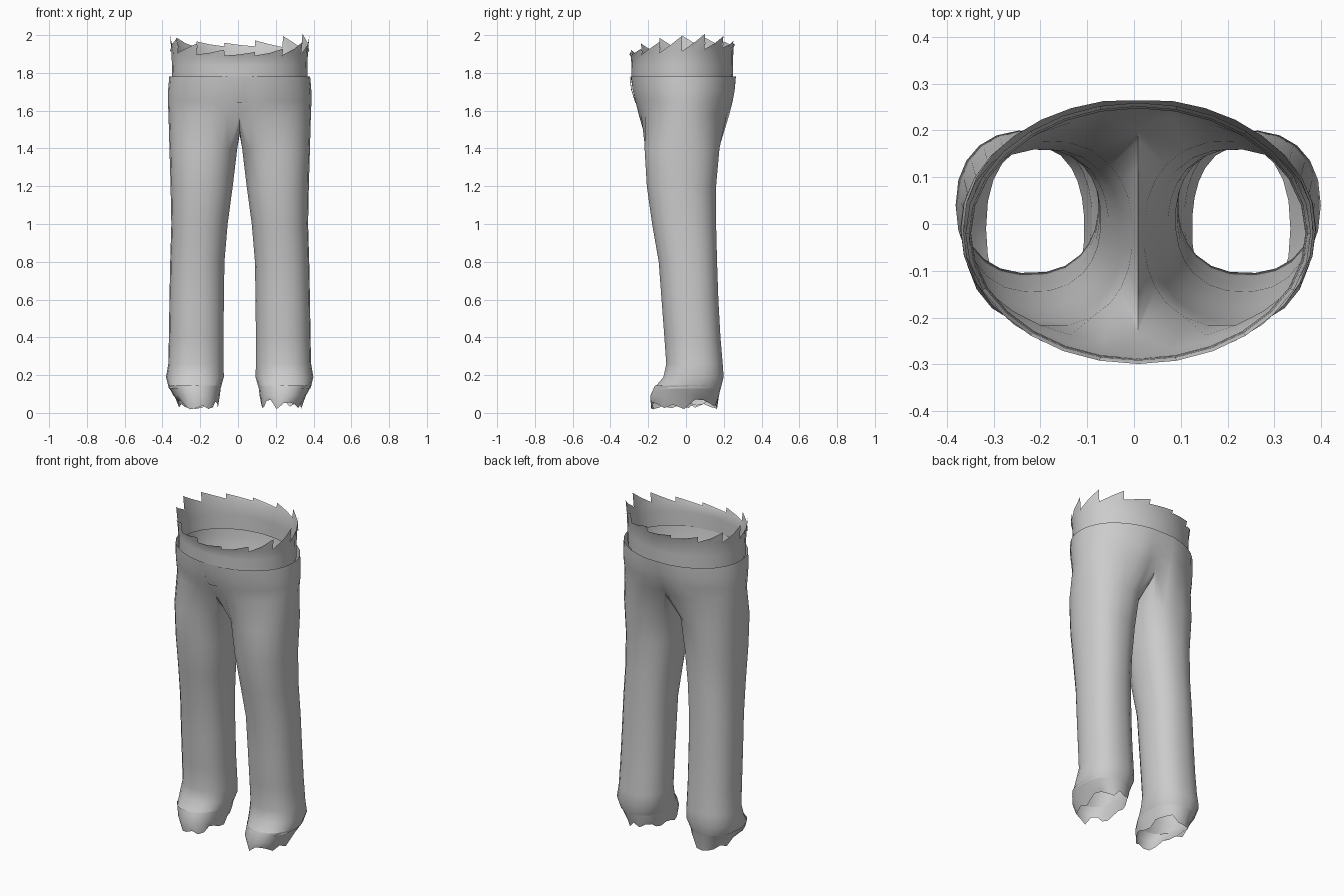
import bpy, bmesh, math, random

random.seed(4)
cube = bpy.data.objects.get("Cube")
if cube:
    bpy.data.objects.remove(cube, do_unlink=True)

grey = bpy.data.materials.new("grey cloth")
grey.use_nodes = True
COLOUR = (0.6, 0.6, 0.6, 1)
grey.diffuse_color = COLOUR
bsdf = grey.node_tree.nodes["Principled BSDF"]
bsdf.inputs["Base Color"].default_value = COLOUR
bsdf.inputs["Roughness"].default_value = 0.8

OUTER, INNER = 16, 7      # segments on the outer and inner side of a leg
SHIFT = 0.009             # the garment hangs a little off centre


def power(v, e):
    return math.copysign(abs(v) ** e, v)


def finish(name, bm, angle=50):
    bmesh.ops.remove_doubles(bm, verts=bm.verts, dist=0.0005)
    bmesh.ops.recalc_face_normals(bm, faces=bm.faces)
    mesh = bpy.data.meshes.new(name)
    bm.to_mesh(mesh)
    bm.free()
    mesh.materials.append(grey)
    ob = bpy.data.objects.new(name, mesh)
    bpy.context.collection.objects.link(ob)
    bpy.ops.object.select_all(action='DESELECT')
    ob.select_set(True)
    bpy.context.view_layer.objects.active = ob
    bpy.ops.object.shade_smooth_by_angle(angle=math.radians(angle))
    return ob


def strip(bm, low, high, closed):
    """Bridge two rows of points with quads."""
    a = [bm.verts.new(p) for p in low]
    b = [bm.verts.new(p) for p in high]
    n = min(len(a), len(b))
    for i in range(n if closed else n - 1):
        j = (i + 1) % n
        bm.faces.new((a[i], a[j], b[j], b[i]))


def leg_ring(z, x_in, x_out, front, back, side):
    """Closed section of one leg, from front round the outside and back inside."""
    cx, rx = (x_in + x_out) / 2, (x_out - x_in) / 2
    cy, ry = (front + back) / 2, (back - front) / 2
    ring = []
    for i in range(OUTER + INNER):
        if i <= OUTER:
            a = math.radians(-135 + 270 * i / OUTER)
        else:
            a = math.radians(135 + 90 * (i - OUTER) / INNER)
        x = cx + rx * power(math.cos(a), 0.88)
        ring.append((side * x + SHIFT, cy + ry * power(math.sin(a), 0.88), z))
    return ring


def hip_ring(z, rx, front, back, crease, side):
    """Open half section of the hips, pulled in along the centre seam."""
    cy, ry = (front + back) / 2, (back - front) / 2
    ring = []
    for i in range(OUTER + 1):
        a = math.radians(-90 + 180 * i / OUTER)
        y = cy + ry * power(math.sin(a), 0.95)
        if i in (0, OUTER):
            y -= math.copysign(crease * (1 if i else 0.5), y)
        ring.append((side * max(rx * math.cos(a), 0) + SHIFT, y, z))
    return ring


def crotch_ring(hip):
    """Close a hip section with the curve passing between the legs."""
    y0, y1, z = hip[-1][1], hip[0][1], hip[0][2]
    under = []
    for k in range(1, INNER):
        s = k / INNER
        under.append((SHIFT, y0 + (y1 - y0) * (0.5 - 0.5 * math.cos(math.pi * s)),
                      z - 0.11 * math.sin(math.pi * s)))
    return hip + under


# height, inner x, outer x, front y, back y
LEG = [(0.13, 0.10, 0.375, -0.17, 0.185), (0.19, 0.083, 0.39, -0.12, 0.20),
       (0.26, 0.085, 0.378, -0.105, 0.195), (0.40, 0.085, 0.375, -0.115, 0.183),
       (0.60, 0.083, 0.372, -0.13, 0.172), (0.80, 0.08, 0.368, -0.145, 0.165),
       (1.00, 0.063, 0.362, -0.18, 0.16), (1.20, 0.036, 0.366, -0.208, 0.16),
       (1.40, 0.012, 0.372, -0.22, 0.178)]
# height, half width, front y, back y, seam depth
HIP = [(1.58, 0.377, -0.255, 0.234, 0.035), (1.65, 0.38, -0.272, 0.252, 0.022),
       (1.71, 0.379, -0.287, 0.263, 0.012), (1.78, 0.373, -0.295, 0.268, 0.004)]

# Trouser legs and hips in one piece
bm = bmesh.new()
for side in (-1, 1):
    rings = [leg_ring(*row, side) for row in LEG]
    hips = [hip_ring(*row, side) for row in HIP]
    rings.append(crotch_ring(hips[0]))
    for low, high in zip(rings, rings[1:]):
        strip(bm, low, high, True)
    for low, high in zip(hips, hips[1:]):
        strip(bm, low, high, False)
finish("trousers", bm)

# Torn flared hems
for side, name in ((-1, "right_hem"), (1, "left_hem")):
    bm = bmesh.new()
    top = leg_ring(0.145, 0.098, 0.38, -0.165, 0.187, side)
    mid = leg_ring(0.09, 0.105, 0.35, -0.19, 0.175, side)
    end = leg_ring(0.045, 0.115, 0.325, -0.185, 0.165, side)
    end = [(x, y, z + random.uniform(-0.03, 0.03)) for x, y, z in end]
    strip(bm, mid, top, True)
    strip(bm, end, mid, True)
    finish(name, bm)


# Waistband with a ragged upper edge
def band_point(a, z, grow=0.0):
    return ((0.357 + grow) * math.cos(a) + SHIFT,
            -0.02 + (0.267 + grow) * math.sin(a), z)


bm = bmesh.new()
COUNT = 28
angles = [2 * math.pi * i / COUNT for i in range(COUNT)]
levels = [[band_point(a, z, g) for a in angles] for z, g in ((1.755, 0), (1.84, 0.002))]
rim = [band_point(a, 1.91 + 0.025 * math.sin(a), 0.004) for a in angles]
strip(bm, levels[0], levels[1], True)
strip(bm, levels[1], rim, True)
for i in range(0, COUNT, 2):
    a, b = angles[i], angles[i] + 4 * math.pi / COUNT
    tall = 0.025 + 0.065 * math.cos((a + b) / 2) ** 2
    base = [band_point(t, 1.91 + 0.025 * math.sin(t), 0.004) for t in (a, (a + b) / 2, b)]
    tips = [band_point(t, p[2] + h, 0.012)
            for t, p, h in zip((a, (a + b) / 2, b), base, (0.006, tall * 0.5, tall))]
    strip(bm, base, tips, False)
finish("waistband", bm)

# Fly flap lying on the front
bm = bmesh.new()
rows = [[(SHIFT + dx, y + abs(dx) * 0.1, z) for dx in (-w, 0, w)]
        for z, y, w in ((1.64, -0.268, 0.042), (1.71, -0.29, 0.034), (1.775, -0.298, 0.03))]
for low, high in zip(rows, rows[1:]):
    strip(bm, low, high, False)
finish("fly_flap", bm)
